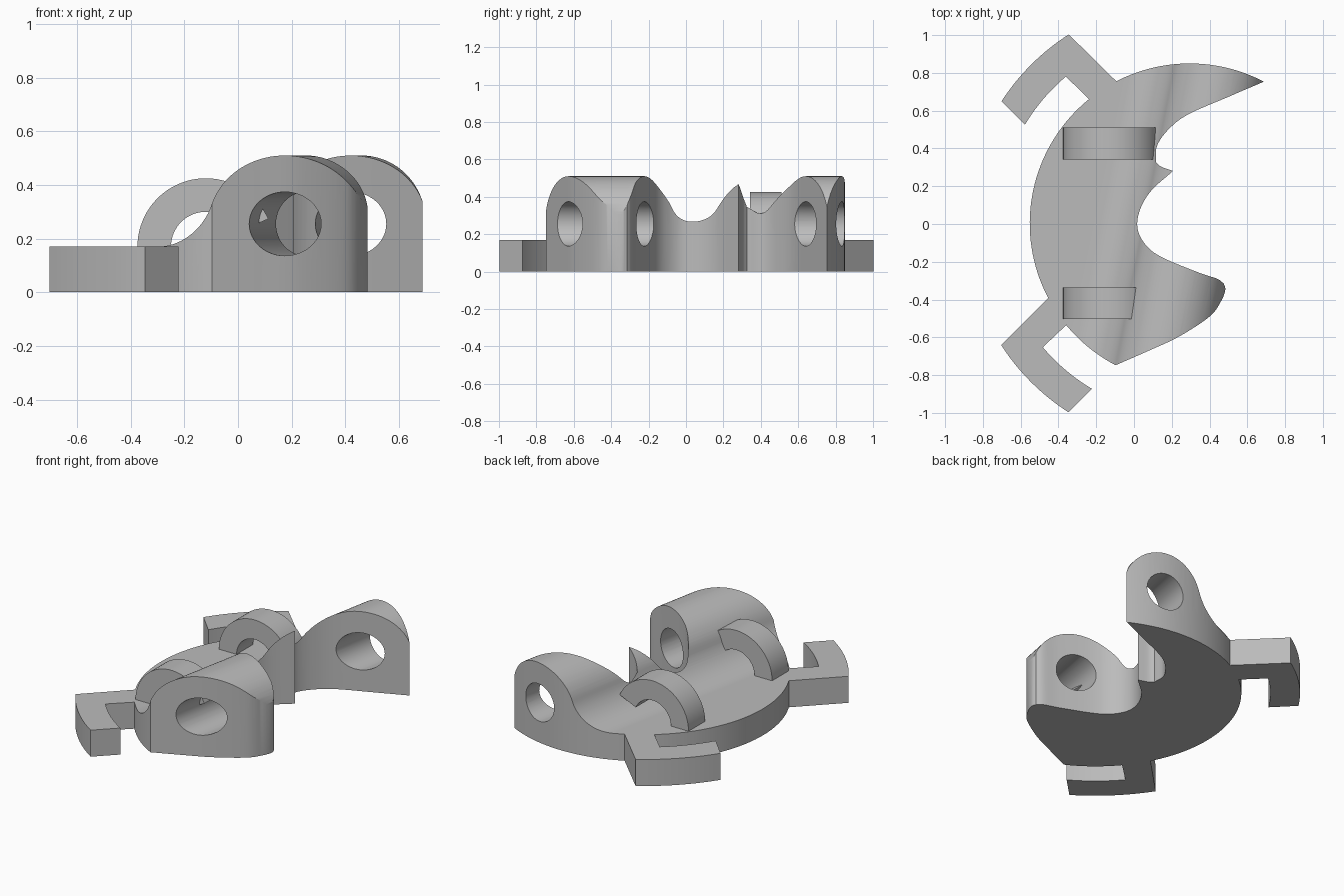
import bpy, bmesh, math
from math import sin, cos, radians
from mathutils import Vector

default_cube = bpy.data.objects.get("Cube")
if default_cube:
    bpy.data.objects.remove(default_cube, do_unlink=True)

grey = bpy.data.materials.new("plain grey")
grey.use_nodes = True
grey.diffuse_color = (0.5, 0.5, 0.5, 1)
grey.node_tree.nodes["Principled BSDF"].inputs["Base Color"].default_value = (0.5, 0.5, 0.5, 1)

CENTRE = (0.295, 0.003)      # centre of the rounded back edge
RADIUS = 0.847
PLATE = 0.17                 # plate thickness
TILT = radians(11)           # skew of the hinge axis from y
HINGE, BARREL, BORE = 0.291, 0.255, 0.119


def arc(centre, radius, start, end, steps):
    """Points on a circle arc, angles in degrees."""
    angles = [radians(start + (end - start) * i / steps) for i in range(steps + 1)]
    return [(centre[0] + radius * cos(a), centre[1] + radius * sin(a)) for a in angles]


def spline(points, steps=8):
    """Smooth curve through the given points."""
    pts = [Vector(p) for p in points]
    pts = [2 * pts[0] - pts[1]] + pts + [2 * pts[-1] - pts[-2]]
    out = []
    for a, b, c, d in zip(pts, pts[1:], pts[2:], pts[3:]):
        for i in range(steps):
            t = i / steps
            out.append(tuple(b + 0.5 * t * (c - a + t * (2 * a - 5 * b + 4 * c - d
                             + t * (3 * (b - c) + d - a)))))
    return out + [tuple(points[-1])]


def prism(name, outline, place, low, high):
    """Sweep a closed outline from low to high; place(a, b, t) gives the 3D point."""
    bm = bmesh.new()
    face = bm.faces.new([bm.verts.new(place(a, b, low)) for a, b in outline])
    shift = Vector(place(0, 0, high)) - Vector(place(0, 0, low))
    swept = bmesh.ops.extrude_face_region(bm, geom=[face], use_keep_orig=True)
    top = [v for v in swept["geom"] if isinstance(v, bmesh.types.BMVert)]
    bmesh.ops.translate(bm, verts=top, vec=shift)
    bmesh.ops.recalc_face_normals(bm, faces=bm.faces)
    mesh = bpy.data.meshes.new(name)
    bm.to_mesh(mesh)
    bm.free()
    mesh.materials.append(grey)
    obj = bpy.data.objects.new(name, mesh)
    bpy.context.collection.objects.link(obj)
    return obj


def activate(obj):
    bpy.ops.object.select_all(action='DESELECT')
    obj.select_set(True)
    bpy.context.view_layer.objects.active = obj


def boolean(obj, other, operation):
    other.hide_render = True
    mod = obj.modifiers.new("cut", 'BOOLEAN')
    mod.operation, mod.solver, mod.object = operation, 'EXACT', other
    activate(obj)
    bpy.ops.object.modifier_apply(modifier=mod.name)
    bpy.data.objects.remove(other, do_unlink=True)


def upright(a, b, t):
    return (a, b, t)


def along_y(a, b, t):
    return (a, t, b)


def along_hinge(a, b, t):
    return (a * cos(TILT) + t * sin(TILT), t * cos(TILT) - a * sin(TILT), b)


# Body: crescent outline, trimmed by the swept side profile
edge = arc(CENTRE, RADIUS, 62.4, 242.4, 80)
front_face = spline([edge[-1], (0.08, -0.67), (0.24, -0.595), (0.4, -0.49),
                     (0.46, -0.41), (0.483, -0.35), (0.476, -0.316)])
inner_face = spline([front_face[-1], (0.44, -0.29), (0.345, -0.258), (0.16, -0.182),
                     (0.07, -0.12), (0.02, -0.03), (0.03, 0.07), (0.09, 0.175), (0.207, 0.281)])
spike = spline([inner_face[-1], (0.145, 0.303), (0.117, 0.325)], 4)
back_face = spline([spike[-1], (0.122, 0.414), (0.186, 0.504), (0.29, 0.582),
                    (0.504, 0.675), edge[0]])
outline = edge + front_face[1:] + inner_face[1:] + spike[1:] + back_face[1:-1]
body = prism("body", outline, upright, 0, 0.7)

fillet, reach = 0.24, 0.47
tangent = math.degrees(math.atan2(PLATE + fillet - BARREL, reach))
profile = [(-1.5, -0.2), (-1.5, PLATE)]
profile += arc((HINGE - reach, PLATE + fillet), fillet, -90, -tangent, 20)
profile += arc((HINGE, BARREL), BARREL, 180 - tangent, 0, 40)[1:]
profile += [(HINGE + BARREL, -0.2)]
boolean(body, prism("side_profile", profile, along_hinge, -1.5, 1.5), 'INTERSECT')

# Hinge pin bore through both lugs
circle = arc((HINGE, BARREL), BORE, 0, 360, 48)[:-1]
boolean(body, prism("hinge_bore", circle, along_hinge, -1.6, 1.6), 'DIFFERENCE')

# Half-ring loops standing on the plate
parts = [body]
for name, low, high in (("front_loop", -0.502, -0.336), ("back_loop", 0.342, 0.51)):
    mid = (-0.12, PLATE)
    ring = arc(mid, 0.255, 24, 180, 36) + arc(mid, 0.13, 180, 24, 28)
    parts.append(prism(name, ring, along_y, low, high))

# Hook-shaped clips, with edges concentric to the plate
def polar(x, y):
    return math.degrees(math.atan2(y - CENTRE[1], x - CENTRE[0])) % 360


def clip(name, arm_outer, arm_inner, far, hook_tip, hook_root):
    hook = (arc(CENTRE, 1.188, polar(*far[0]), polar(*far[1]), 16)
            + arc(CENTRE, 1.017, polar(*hook_tip), polar(*hook_root), 14)
            + arc(CENTRE, RADIUS - 0.001, polar(*arm_inner), polar(*arm_outer), 6))
    return prism(name, hook, upright, 0, PLATE)


parts.append(clip("back_clip", (-0.095, 0.759), (-0.24, 0.663),
                  [(-0.345, 1.003), (-0.7, 0.65)], (-0.578, 0.525), (-0.36, 0.78)))
parts.append(clip("front_clip", (-0.456, -0.393), (-0.36, -0.536),
                  [(-0.7, -0.64), (-0.345, -0.995)], (-0.223, -0.875), (-0.483, -0.653)))

for obj in parts:
    activate(obj)
    bpy.ops.object.shade_smooth_by_angle(angle=radians(30))
